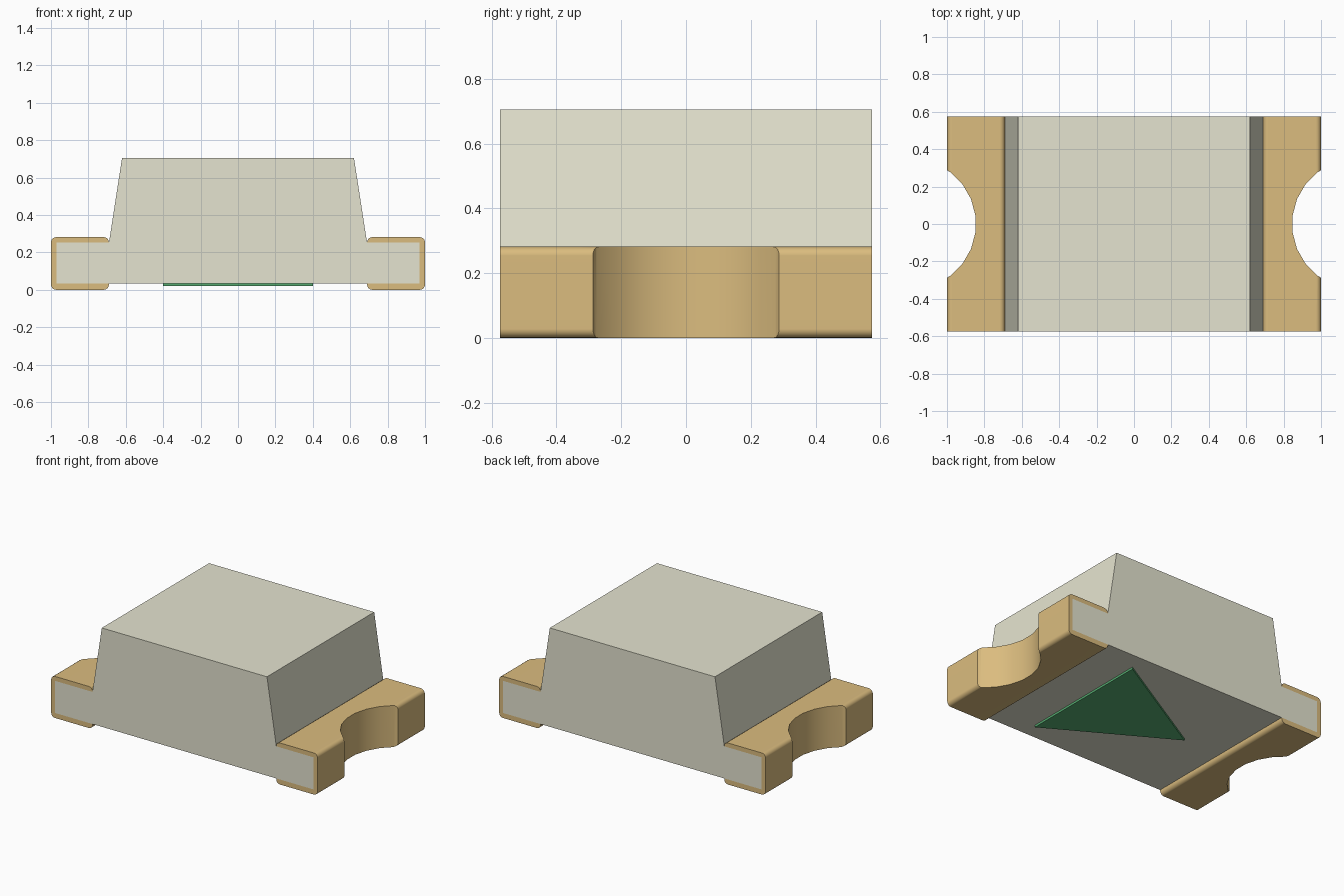
import bpy
import bmesh
from math import cos, sin, pi, radians

HALF_DEPTH = 0.575
NOTCH_X, NOTCH_R = 1.194, 0.349
PLATE = 0.03

cube = bpy.data.objects.get("Cube")
if cube:
    bpy.data.objects.remove(cube, do_unlink=True)


def material(name, color):
    mat = bpy.data.materials.new(name)
    mat.use_nodes = True
    mat.diffuse_color = (*color, 1)
    bsdf = next(n for n in mat.node_tree.nodes if n.type == 'BSDF_PRINCIPLED')
    bsdf.inputs["Base Color"].default_value = (*color, 1)
    return mat


def prism(name, outline, offset, mat=None):
    """Extrude a closed 3D outline along offset."""
    bm = bmesh.new()
    face = bm.faces.new([bm.verts.new(p) for p in outline])
    new = bmesh.ops.extrude_face_region(bm, geom=[face])["geom"]
    bmesh.ops.translate(bm, vec=offset, verts=[v for v in new if isinstance(v, bmesh.types.BMVert)])
    bmesh.ops.recalc_face_normals(bm, faces=bm.faces)
    mesh = bpy.data.meshes.new(name)
    bm.to_mesh(mesh)
    bm.free()
    obj = bpy.data.objects.new(name, mesh)
    bpy.context.collection.objects.link(obj)
    if mat:
        mesh.materials.append(mat)
    return obj


def activate(obj):
    bpy.ops.object.select_all(action='DESELECT')
    obj.select_set(True)
    bpy.context.view_layer.objects.active = obj


def cut(obj, cutter):
    mod = obj.modifiers.new("cut", 'BOOLEAN')
    mod.operation, mod.solver, mod.object = 'DIFFERENCE', 'EXACT', cutter
    activate(obj)
    bpy.ops.object.modifier_apply(modifier=mod.name)
    bpy.data.objects.remove(cutter, do_unlink=True)


def notch_cutter(side, radius, steps=24):
    angles = [2 * pi * (i + 0.5) / steps for i in range(steps)]
    ring = [(side * NOTCH_X + radius * cos(a), radius * sin(a), -0.2) for a in angles]
    return prism("notch_cutter", ring, (0, 0, 1))


def make_body(name, depth, mat=None):
    """Board and tapered lens in one profile, hollowed behind the end notches."""
    half = [(0.97, 0.034), (0.97, 0.252), (0.69, 0.252), (0.62, 0.705)]
    profile = half + [(-x, z) for x, z in reversed(half)]
    obj = prism(name, [(x, -depth, z) for x, z in profile], (0, 2 * depth, 0), mat)
    for side in (-1, 1):
        cut(obj, notch_cutter(side, NOTCH_R + PLATE))
    return obj


def rounded_rect(x0, x1, z0, z1, r, steps=4):
    points = []
    corners = [(x1 - r, z1 - r), (x0 + r, z1 - r), (x0 + r, z0 + r), (x1 - r, z0 + r)]
    for k, (cx, cz) in enumerate(corners):
        for i in range(steps + 1):
            a = pi / 2 * (k + i / steps)
            points.append((cx + r * cos(a), cz + r * sin(a)))
    return points


cream = material("cream_plastic", (0.778, 0.770, 0.626))
gold = material("gold_metal", (0.708, 0.504, 0.211))
green = material("green_mark", (0.095, 0.420, 0.167))

# Board with lens
make_body("body", HALF_DEPTH, cream)

# Wrapped metal terminals with half-round notches
for side, name in ((1, "left_terminal"), (-1, "right_terminal")):
    outline = [(side * x, -HALF_DEPTH, z) for x, z in rounded_rect(0.69, 1.0, 0, 0.282, 0.028)]
    terminal = prism(name, outline, (0, 2 * HALF_DEPTH, 0), gold)
    cut(terminal, notch_cutter(side, NOTCH_R))
    cut(terminal, make_body("core_cutter", HALF_DEPTH + 0.1))
    activate(terminal)
    bpy.ops.object.shade_smooth_by_angle(angle=radians(30))
    normals = terminal.modifiers.new("flat_normals", 'WEIGHTED_NORMAL')
    normals.keep_sharp = True

# Polarity triangle under the board
prism("polarity_mark", [(0.4, 0.462, 0.02), (0.4, -0.462, 0.02), (-0.4, 0, 0.02)],
      (0, 0, 0.0145), green)
